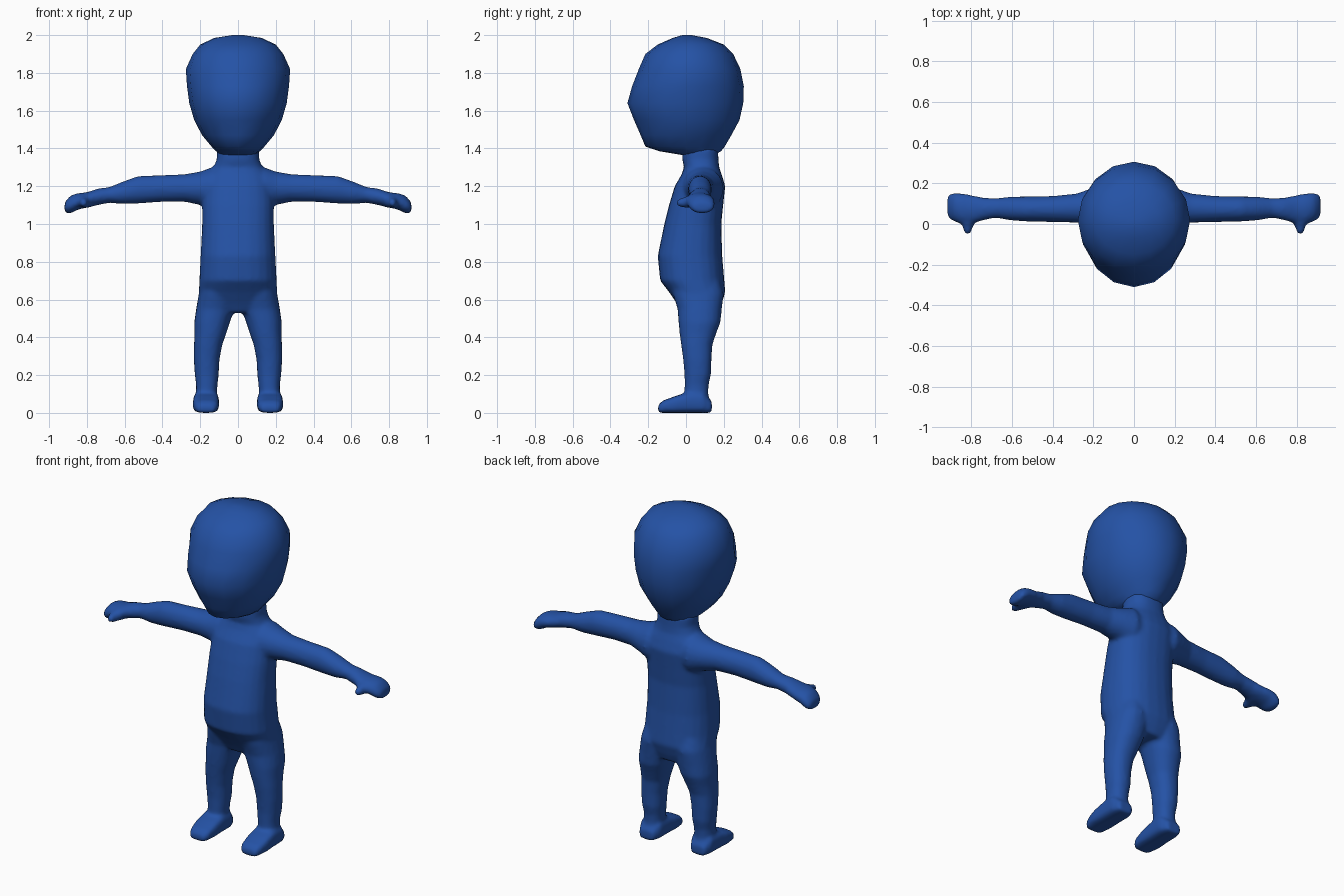
import bpy, bmesh, math
from mathutils import Vector

blue = bpy.data.materials.new("blue")
blue.diffuse_color = (0.018, 0.085, 0.38, 1)


def loft(bm, rings, axis, sides=20, power=1.0):
    """Skin oval rings (position, a_min, a_max, b_min, b_max) along x, y or z."""
    loops = []
    for p, a0, a1, b0, b1 in rings:
        loop = []
        for i in range(sides):
            t = 2 * math.pi * i / sides
            c, s = math.cos(t), math.sin(t)
            a = (a0 + a1) / 2 + (a1 - a0) / 2 * math.copysign(abs(c) ** power, c)
            b = (b0 + b1) / 2 + (b1 - b0) / 2 * math.copysign(abs(s) ** power, s)
            loop.append(bm.verts.new({'x': (p, a, b), 'y': (a, p, b), 'z': (a, b, p)}[axis]))
        loops.append(loop)
    faces = [bm.faces.new((l0[i], l0[(i + 1) % sides], l1[(i + 1) % sides], l1[i]))
             for l0, l1 in zip(loops, loops[1:]) for i in range(sides)]
    faces += [bm.faces.new(loops[0]), bm.faces.new(loops[-1])]
    bmesh.ops.recalc_face_normals(bm, faces=faces)
    return [v for l in loops for v in l]


def finish(bm, name):
    me = bpy.data.meshes.new(name)
    bm.to_mesh(me)
    bm.free()
    me.materials.append(blue)
    ob = bpy.data.objects.new(name, me)
    bpy.context.collection.objects.link(ob)
    me.shade_smooth()
    return ob


# Head: big egg with a narrow chin and a forward brow
bm = bmesh.new()
loft(bm, [(1.365, -.09, .09, -.02, .15), (1.385, -.115, .115, -.14, .185),
          (1.41, -.14, .14, -.215, .205), (1.47, -.19, .19, -.24, .24),
          (1.55, -.232, .232, -.275, .283), (1.64, -.258, .258, -.31, .303),
          (1.73, -.27, .27, -.285, .306), (1.82, -.276, .276, -.25, .288),
          (1.90, -.24, .24, -.215, .25), (1.95, -.2, .2, -.15, .20),
          (1.985, -.125, .125, -.07, .11), (2.0, -.03, .03, -.02, .03)], 'z', 16)
finish(bm, "head")

# Torso and neck
bm = bmesh.new()
loft(bm, [(.53, -.13, .13, -.02, .17), (.58, -.19, .19, -.05, .19),
          (.64, -.208, .208, -.09, .208), (.70, -.205, .205, -.137, .203),
          (.83, -.198, .198, -.15, .192), (1.0, -.19, .19, -.115, .187),
          (1.1, -.19, .19, -.09, .197), (1.2, -.185, .185, -.06, .208),
          (1.26, -.165, .165, -.025, .19), (1.30, -.13, .13, -.01, .176),
          (1.34, -.113, .113, -.02, .172), (1.40, -.11, .11, -.02, .17)],
     'z', 24, .85)

for side in (1, -1):
    part = []
    # Leg
    part += loft(bm, [(.03, .105, .228, .0, .133), (.10, .112, .222, -.008, .118),
                      (.15, .108, .222, -.008, .12), (.20, .102, .229, -.008, .132),
                      (.28, .098, .234, -.015, .135), (.36, .083, .233, -.026, .14),
                      (.42, .062, .231, -.034, .16), (.48, .042, .232, -.04, .183),
                      (.55, .018, .222, -.045, .19), (.63, .01, .208, -.07, .2),
                      (.70, .02, .19, -.08, .18)], 'z', 20, .9)
    # Foot, rising toward the ankle
    part += loft(bm, [(-.148, .125, .215, .0, .04), (-.125, .108, .23, .0, .064),
                      (-.06, .1, .24, .0, .088), (.01, .1, .238, .0, .11),
                      (.09, .1, .236, .0, .11), (.137, .125, .215, .0, .06)], 'y', 20, .6)
    # Arm and curled hand
    part += loft(bm, [(.05, .0, .18, 1.05, 1.31), (.14, -.02, .2, 1.075, 1.3),
                      (.20, -.002, .18, 1.1, 1.278), (.28, .006, .15, 1.117, 1.264),
                      (.40, .01, .138, 1.117, 1.259), (.53, .012, .136, 1.108, 1.254),
                      (.61, .018, .134, 1.105, 1.225), (.68, .03, .127, 1.112, 1.196),
                      (.74, .018, .13, 1.10, 1.188), (.80, .0, .143, 1.087, 1.168),
                      (.85, .0, .152, 1.075, 1.163), (.885, .012, .154, 1.056, 1.152),
                      (.91, .025, .148, 1.056, 1.125), (.918, .05, .125, 1.065, 1.11)],
                 'x', 20)
    # Thumb
    part += loft(bm, [(.07, .74, .87, 1.085, 1.16), (.01, .78, .85, 1.085, 1.15),
                      (-.025, .795, .84, 1.088, 1.138), (-.05, .805, .832, 1.095, 1.128)],
                 'y', 12)
    for v in part:
        v.co.x *= side
    if side < 0:
        bmesh.ops.reverse_faces(bm, faces=list({f for v in part for f in v.link_faces}))

# Fuse the limbs and torso into one soft skin
body = finish(bm, "body")
fuse = body.modifiers.new("fuse", 'REMESH')
fuse.mode = 'VOXEL'
fuse.voxel_size = .011
fuse.use_smooth_shade = True
soften = body.modifiers.new("soften", 'SMOOTH')
soften.factor = .5
soften.iterations = 6
